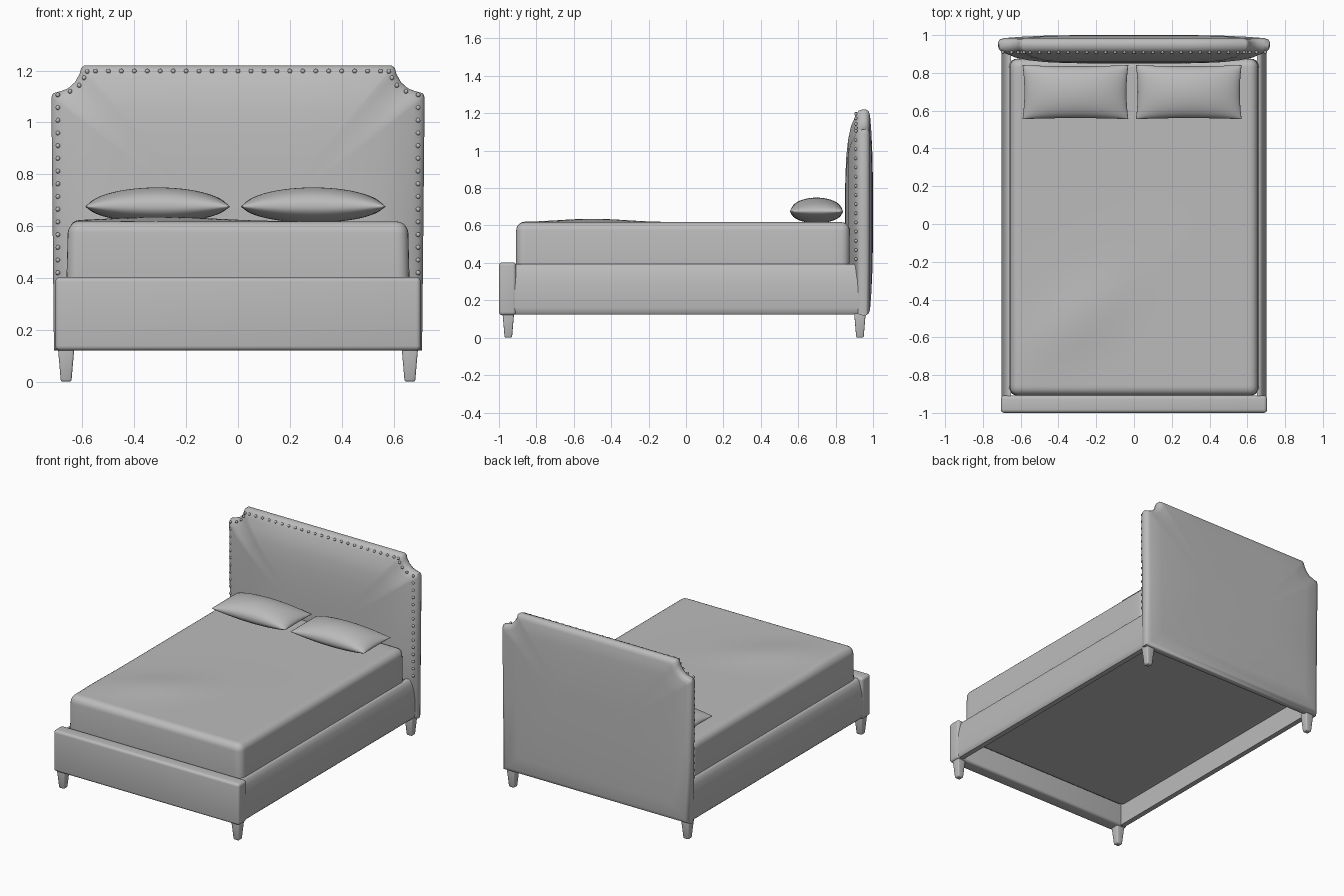
import bpy, bmesh, math
from mathutils import Vector

if "Cube" in bpy.data.objects:
    bpy.data.objects.remove(bpy.data.objects["Cube"])

mat = bpy.data.materials.new("grey fabric")
mat.diffuse_color = (0.5, 0.5, 0.5, 1)
mat.use_nodes = True
mat.node_tree.nodes["Principled BSDF"].inputs["Base Color"].default_value = mat.diffuse_color


def finish(name, bm, angle=40):
    bmesh.ops.recalc_face_normals(bm, faces=bm.faces)
    me = bpy.data.meshes.new(name)
    bm.to_mesh(me)
    bm.free()
    ob = bpy.data.objects.new(name, me)
    bpy.context.collection.objects.link(ob)
    me.materials.append(mat)
    bpy.ops.object.select_all(action='DESELECT')
    ob.select_set(True)
    bpy.context.view_layer.objects.active = ob
    bpy.ops.object.shade_smooth_by_angle(angle=math.radians(angle))
    return ob


def rounded_box(lo, hi, r, seg=4, taper=1.0):
    """Box with rounded edges; taper scales the bottom in x and y."""
    bm = bmesh.new()
    bmesh.ops.create_cube(bm, size=1)
    lo, hi = Vector(lo), Vector(hi)
    c, s = (lo + hi) / 2, hi - lo
    for v in bm.verts:
        k = taper if v.co.z < 0 else 1
        v.co = c + Vector((v.co.x * s.x * k, v.co.y * s.y * k, v.co.z * s.z))
    bmesh.ops.bevel(bm, geom=bm.edges[:], offset=r, segments=seg, profile=0.5, affect='EDGES')
    return bm


# Headboard: notched outline, swept through inset rings to dome front and back
half = [(0.71, 0.12), (0.715, 0.6), (0.72, 1.095), (0.714, 1.112), (0.685, 1.12), (0.656, 1.131),
        (0.629, 1.155), (0.611, 1.187), (0.605, 1.21), (0.592, 1.22), (0.3, 1.22)]
outline = half + [(-x, z) for x, z in reversed(half)]
rings = [(0.48, 0.85), (0.36, 0.852), (0.25, 0.857), (0.16, 0.867), (0.09, 0.882), (0.045, 0.901),
         (0.02, 0.911), (0.006, 0.924), (0, 0.942), (0, 0.962), (0.008, 0.976), (0.03, 0.984),
         (0.12, 0.991), (0.25, 0.997), (0.42, 1.0)]
bm = bmesh.new()
loops = []
for d, y in rings:
    kx, kz = 1 - d / 0.72, 1 - d / 0.55
    loops.append([bm.verts.new((x * kx, y, 0.67 + (z - 0.67) * kz)) for x, z in outline])
n = len(outline)
for a, b in zip(loops, loops[1:]):
    for i in range(n):
        j = (i + 1) % n
        bm.faces.new((a[i], a[j], b[j], b[i]))
bm.faces.new(loops[0])
bm.faces.new(loops[-1])
finish("headboard", bm, 50)

# Nail heads along the sides, notches and top of the headboard
spots = [(s * 0.695, 0.42 + i * 0.049) for s in (-1, 1) for i in range(15)]
spots += [(s * x, z) for s in (-1, 1)
          for x, z in ((0.648, 1.12), (0.613, 1.143), (0.594, 1.172), (0.582, 1.197))]
spots += [(-0.55 + i * 0.05, 1.198) for i in range(23)]
bm = bmesh.new()
for x, z in spots:
    res = bmesh.ops.create_uvsphere(bm, u_segments=10, v_segments=6, radius=0.009)
    bmesh.ops.translate(bm, verts=res['verts'], vec=(x, 0.909, z))
finish("nail_heads", bm, 60)

# Footboard
finish("footboard", rounded_box((-0.705, -1.0, 0.12), (0.705, -0.908, 0.403), 0.018))

# Side rails: padded profile run along y
profile = [(0.655, 0.125), (0.69, 0.125), (0.698, 0.135), (0.702, 0.16), (0.702, 0.25), (0.697, 0.31),
           (0.688, 0.355), (0.677, 0.385), (0.665, 0.395), (0.65, 0.395)]
for side, s in (("left", -1), ("right", 1)):
    bm = bmesh.new()
    ends = [[bm.verts.new((s * x, y, z)) for x, z in profile] for y in (-0.92, 0.925)]
    for i in range(len(profile)):
        j = (i + 1) % len(profile)
        bm.faces.new((ends[0][i], ends[0][j], ends[1][j], ends[1][i]))
    for e in ends:
        bm.faces.new(e)
    finish(side + "_rail", bm)

# Mattress with a soft wrinkle towards the foot
bm = rounded_box((-0.664, -0.908, 0.25), (0.664, 0.875, 0.618), 0.045, 5)
for axis, lim in ((0, 0.6), (1, 0.85)):
    for i in range(25):
        p, nrm = Vector(), Vector()
        p[axis] = -lim + 2 * lim * i / 24
        nrm[axis] = 1
        bmesh.ops.bisect_plane(bm, geom=bm.verts[:] + bm.edges[:] + bm.faces[:],
                               plane_co=p, plane_no=nrm)
for v in bm.verts:
    x, y, z = v.co
    if z > 0.6:
        u = (x + 0.3) * 0.8 + (y + 0.5) * 0.6
        w = (y + 0.5) * 0.8 - (x + 0.3) * 0.6
        v.co.z += 0.018 * math.exp(-(u / 0.35) ** 2 - (w / 0.16) ** 2)
    if z > 0.4:
        v.co.x *= 1 - 0.06 * (z - 0.4)
finish("mattress", bm, 50)

# Pillows: two puffed grids meeting at a seam, corners pulled out
N = 28
for side, cx in (("left", -0.31), ("right", 0.29)):
    bm = bmesh.new()
    for height in (0.074, -0.062):
        g = []
        for i in range(N + 1):
            u = math.sin(math.pi * (i / N - 0.5))
            row = []
            for j in range(N + 1):
                v = math.sin(math.pi * (j / N - 0.5))
                puff = max(0, 1 - u * u) ** 0.55 * max(0, 1 - v * v) ** 0.45
                row.append(bm.verts.new((cx + 0.28 * u * (1 - 0.035 * (1 - v * v)),
                                         0.698 + 0.143 * v * (1 - 0.04 * (1 - u * u)),
                                         0.675 + height * puff)))
            g.append(row)
        for i in range(N):
            for j in range(N):
                bm.faces.new((g[i][j], g[i + 1][j], g[i + 1][j + 1], g[i][j + 1]))
    bmesh.ops.remove_doubles(bm, verts=bm.verts[:], dist=0.0001)
    finish(side + "_pillow", bm, 80)

# Tapered legs
for end, y in (("front", -0.95), ("back", 0.93)):
    for side, s in (("left", -1), ("right", 1)):
        x = s * 0.663
        bm = rounded_box((x - 0.032, y - 0.031, 0), (x + 0.032, y + 0.031, 0.135), 0.008, 3, 0.64)
        finish(f"{end}_{side}_leg", bm)
